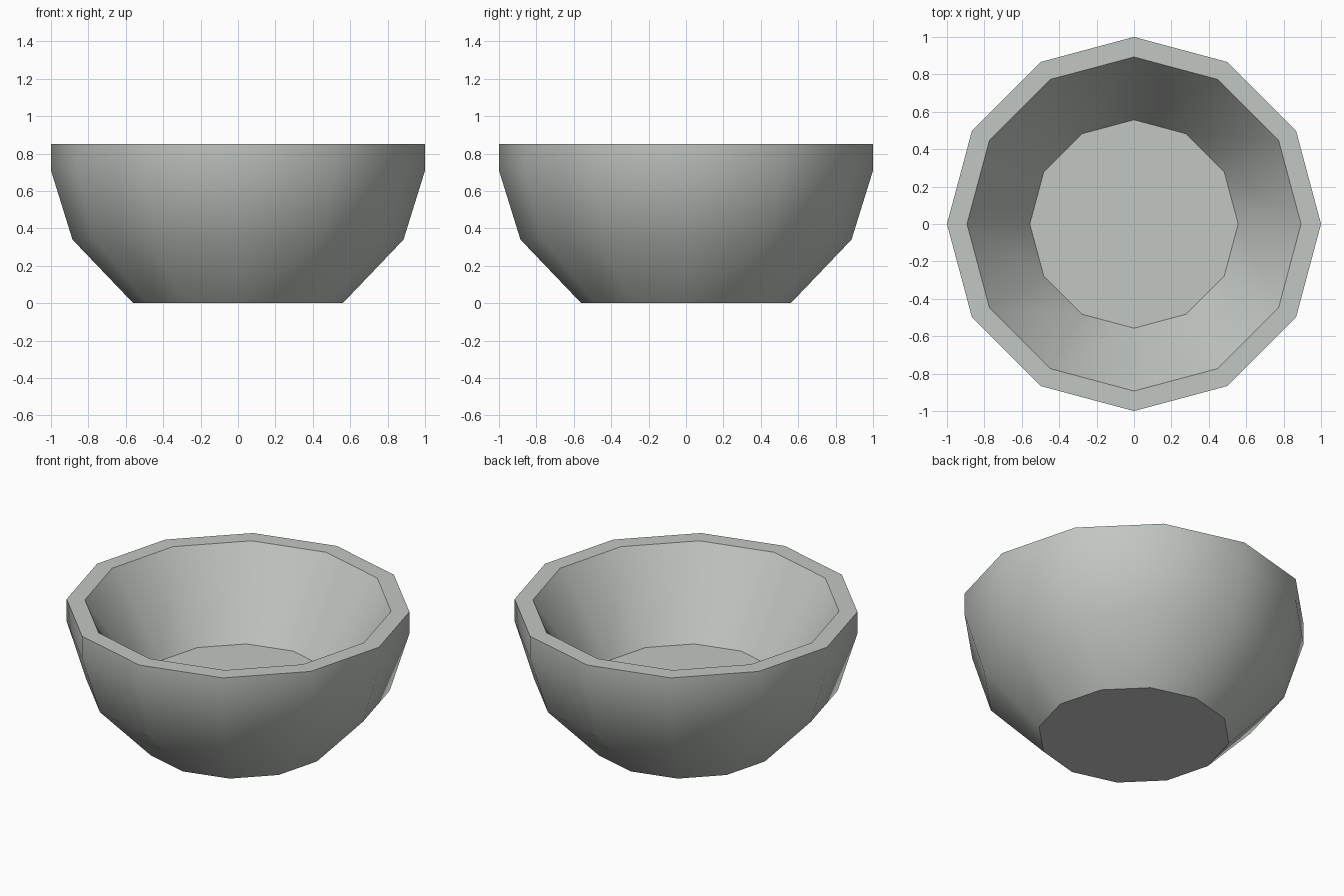
import bpy, bmesh, math

if "Cube" in bpy.data.objects:
    bpy.data.objects.remove(bpy.data.objects["Cube"])

SIDES = 12
# Bowl profile (radius, height): outside foot up to the rim, then down inside
PROFILE = [(0.56, 0.0), (0.885, 0.34), (1.0, 0.71), (1.0, 0.85),
           (0.893, 0.85), (0.557, 0.345)]

bm = bmesh.new()
rings = [[bm.verts.new((r * math.cos(2 * math.pi * i / SIDES),
                        r * math.sin(2 * math.pi * i / SIDES), z))
          for i in range(SIDES)] for r, z in PROFILE]

# Walls and rim
for a, b in zip(rings, rings[1:]):
    for i in range(SIDES):
        j = (i + 1) % SIDES
        bm.faces.new((a[i], a[j], b[j], b[i]))
# Underside and inner floor
bm.faces.new(rings[0][::-1])
bm.faces.new(rings[-1])
bmesh.ops.recalc_face_normals(bm, faces=bm.faces[:])

mesh = bpy.data.meshes.new("bowl")
bm.to_mesh(mesh)
bm.free()
bowl = bpy.data.objects.new("bowl", mesh)
bpy.context.collection.objects.link(bowl)

# Pale grey
mat = bpy.data.materials.new("pale_grey")
mat.diffuse_color = (0.54, 0.57, 0.54, 1)
mat.use_nodes = True
mat.node_tree.nodes["Principled BSDF"].inputs["Base Color"].default_value = mat.diffuse_color
mesh.materials.append(mat)

# Smooth walls, sharp rim, foot and floor
bpy.context.view_layer.objects.active = bowl
bowl.select_set(True)
bpy.ops.object.shade_smooth_by_angle(angle=math.radians(35))
